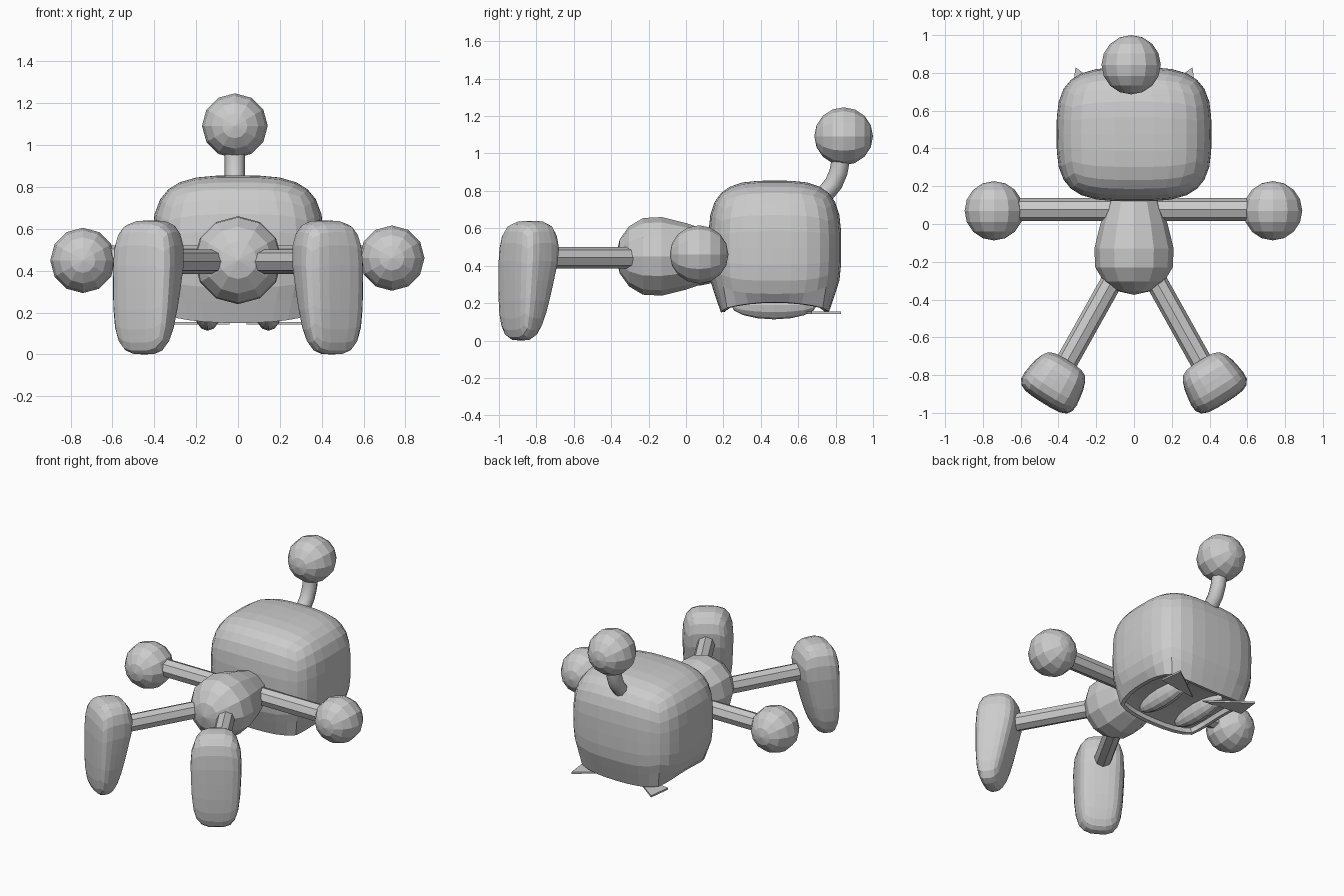
import bpy, bmesh, math
from mathutils import Vector, Matrix

cube = bpy.data.objects.get("Cube")
if cube:
    bpy.data.objects.remove(cube, do_unlink=True)

grey = bpy.data.materials.new("plain_grey")
grey.use_nodes = True
grey.diffuse_color = (0.6, 0.6, 0.6, 1)
grey.node_tree.nodes["Principled BSDF"].inputs["Base Color"].default_value = (0.6, 0.6, 0.6, 1)


def finish(name, bm):
    bmesh.ops.recalc_face_normals(bm, faces=bm.faces)
    mesh = bpy.data.meshes.new(name)
    bm.to_mesh(mesh)
    bm.free()
    mesh.materials.append(grey)
    obj = bpy.data.objects.new(name, mesh)
    bpy.context.collection.objects.link(obj)
    return obj


def rounded_box(half, power, cuts):
    """Gridded cube pulled onto a superellipsoid; also returns its bottom faces."""
    bm = bmesh.new()
    bmesh.ops.create_cube(bm, size=2)
    bmesh.ops.subdivide_edges(bm, edges=bm.edges[:], cuts=cuts, use_grid_fill=True)
    bottom = [f for f in bm.faces if f.calc_center_median().z < -0.999]
    for v in bm.verts:
        length = sum(abs(c) ** power for c in v.co) ** (1 / power)
        v.co = Vector([c / length * h for c, h in zip(v.co, half)])
    return bm, bottom


def ball(name, centre, radii, segments=12, rings=8):
    bm = bmesh.new()
    place = (Matrix.Translation(centre) @ Matrix.Diagonal((*radii, 1))
             @ Matrix.Rotation(math.pi / 2, 4, 'X'))
    bmesh.ops.create_uvsphere(bm, u_segments=segments, v_segments=rings, radius=1, matrix=place)
    return finish(name, bm)


def rod(name, start, end, radius):
    start, end = Vector(start), Vector(end)
    axis = end - start
    place = Matrix.Translation((start + end) / 2) @ axis.to_track_quat('Z', 'Y').to_matrix().to_4x4()
    bm = bmesh.new()
    bmesh.ops.create_cone(bm, cap_ends=True, segments=8, radius1=radius, radius2=radius,
                          depth=axis.length, matrix=place)
    return finish(name, bm)


# Head: rounded box whose underside is a recessed face opening with an arched rim
bm, opening = rounded_box((0.41, 0.355, 0.36), 3.35, 7)
for v in {v for f in opening for v in f.verts}:
    arch = max(0, 1 - (v.co.y / 0.28) ** 2)
    v.co.z = -0.345 + 0.02 * (v.co.x / 0.3) ** 2 + 0.03 * arch
bmesh.ops.translate(bm, verts=bm.verts, vec=(0, 0.475, 0.495))
bm.normal_update()
bmesh.ops.inset_region(bm, faces=opening, thickness=0.025, depth=0)
bmesh.ops.inset_region(bm, faces=opening, thickness=0.006, depth=-0.03)
finish("head", bm)

# Body: pear-shaped lathe along y
profile = [(-0.375, 0.001), (-0.355, 0.09), (-0.305, 0.16), (-0.23, 0.205),
           (-0.13, 0.21), (0, 0.178), (0.12, 0.137), (0.2, 0.12)]
bm = bmesh.new()
ring = [bm.verts.new((r, y, 0)) for y, r in profile]
edges = [bm.edges.new(pair) for pair in zip(ring, ring[1:])]
bmesh.ops.spin(bm, geom=ring + edges, cent=(0, 0, 0), axis=(0, 1, 0),
               angle=math.tau, steps=12, use_merge=True)
bmesh.ops.remove_doubles(bm, verts=bm.verts, dist=0.003)
bmesh.ops.translate(bm, verts=bm.verts, vec=(0, 0, 0.45))
finish("body", bm)

# Antenna stalk and ball
curve = bpy.data.curves.new("antenna_stalk", 'CURVE')
curve.dimensions = '3D'
curve.bevel_depth = 0.049
curve.bevel_resolution = 2
curve.use_fill_caps = True
path = [(0.67, 0.74), (0.745, 0.785), (0.79, 0.84), (0.815, 0.9), (0.828, 0.97), (0.835, 1.05)]
spline = curve.splines.new('POLY')
spline.points.add(len(path) - 1)
for point, (y, z) in zip(spline.points, path):
    point.co = (-0.015, y, z, 1)
curve.materials.append(grey)
bpy.context.collection.objects.link(bpy.data.objects.new("antenna_stalk", curve))
ball("antenna_ball", (-0.015, 0.843, 1.092), (0.157, 0.157, 0.155))

for side, s, hand_z in (("left", 1, 0.46), ("right", -1, 0.449)):
    # Arm and hand
    rod(side + "_arm", (0.05 * s, 0.077, 0.46), (s * 0.66, 0.077, 0.46), 0.06)
    ball(side + "_hand", (0.738 * s - 0.003, 0.07, hand_z), (0.156, 0.157, 0.156))

    # Leg and foot, with the toe pointing down
    rod(side + "_leg", (0.06 * s, -0.2, 0.443), (0.39 * s, -0.79, 0.443), 0.058)
    bm, _ = rounded_box((0.16, 0.135, 0.32), 3.6, 5)
    for v in bm.verts:
        toe = max(0, 0.15 - v.co.z) / 0.47
        v.co.x *= (1 - 0.12 * toe) * (1 - 0.13 * v.co.y / 0.135)
        v.co.y = -0.135 + (v.co.y + 0.135) * (1 - 0.45 * toe)
    place = Matrix.Translation((0.415 * s, -0.831, 0.32)) @ Matrix.Rotation(s * 0.56, 4, 'Z')
    bmesh.ops.transform(bm, matrix=place, verts=bm.verts)
    finish(side + "_foot", bm)

    # Tall oval eye and wedge-shaped eyebrow
    ball(side + "_eye", (0.145 * s, 0.47, 0.19), (0.06, 0.23, 0.077))
    bm = bmesh.new()
    corners = [bm.verts.new((x * s, y, 0.142)) for x, y in
               ((0.04, 0.63), (0.33, 0.67), (0.31, 0.83))]
    brow = bm.faces.new(corners)
    top = bmesh.ops.extrude_face_region(bm, geom=[brow])["geom"]
    bmesh.ops.translate(bm, verts=[g for g in top if isinstance(g, bmesh.types.BMVert)],
                        vec=(0, 0, 0.012))
    finish(side + "_eyebrow", bm)
